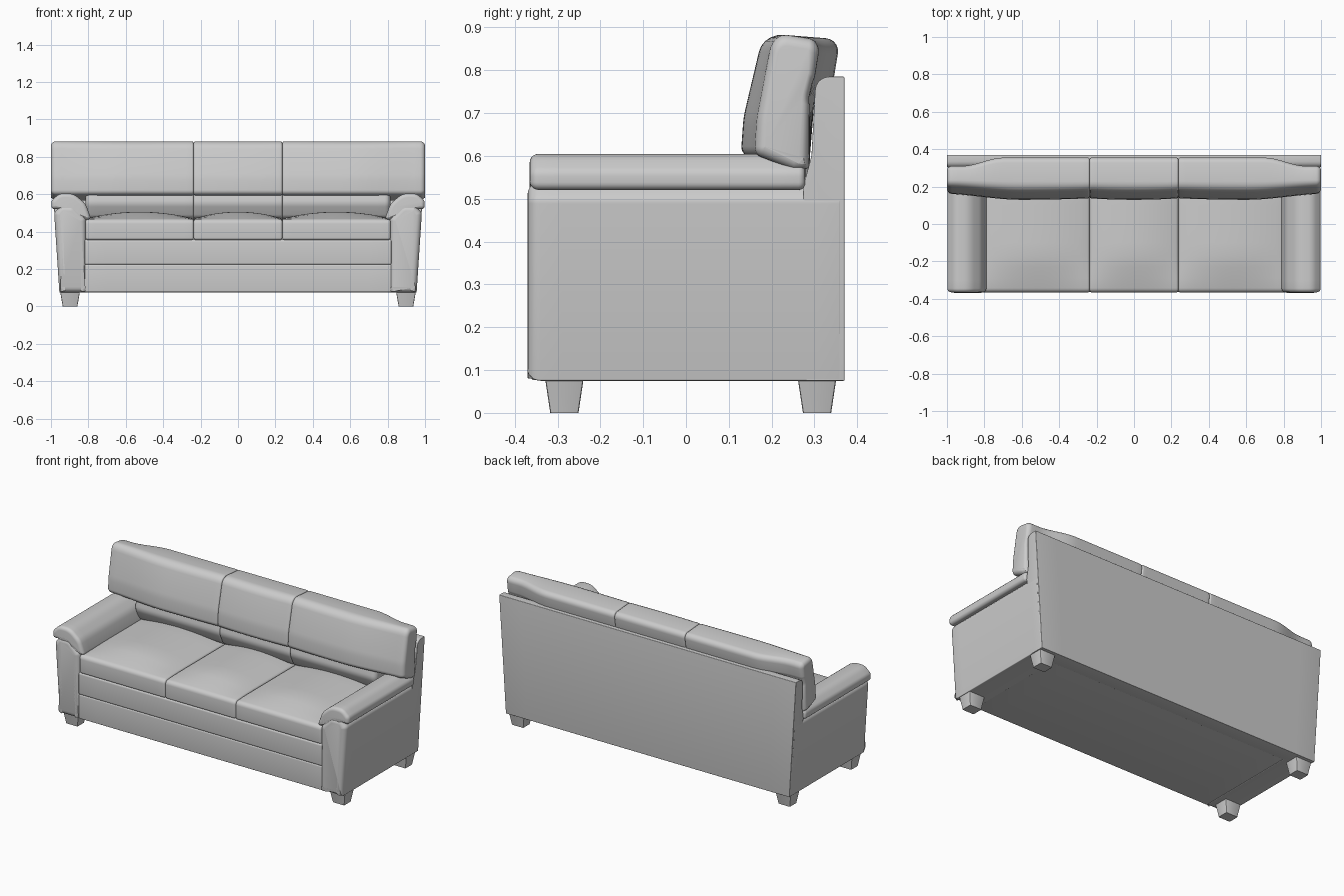
import bpy, bmesh, math
from mathutils import Vector

if "Cube" in bpy.data.objects:
    bpy.data.objects.remove(bpy.data.objects["Cube"])


def fillet(points, steps=5):
    """Round each corner (u, v, radius) of a closed profile."""
    out, n = [], len(points)
    for i in range(n):
        p = Vector(points[i][:2])
        r = points[i][2]
        a = Vector(points[i - 1][:2]) - p
        b = Vector(points[(i + 1) % n][:2]) - p
        half = a.angle(b) / 2
        d = min(r / math.tan(half), a.length * 0.48, b.length * 0.48)
        if d < 1e-4:
            out.append(p)
            continue
        s, e = p + a.normalized() * d, p + b.normalized() * d
        rad = d * math.tan(half)
        c = p + (a.normalized() + b.normalized()).normalized() * (rad / math.sin(half))
        sweep = math.pi - 2 * half
        for k in range(steps + 1):
            t = k / steps
            w0 = math.sin((1 - t) * sweep) / math.sin(sweep)
            w1 = math.sin(t * sweep) / math.sin(sweep)
            out.append(c + (s - c) * w0 + (e - c) * w1)
    return out


def inset(poly, d):
    n = len(poly)
    area = sum(poly[i - 1].x * poly[i].y - poly[i].x * poly[i - 1].y for i in range(n))
    sg = 1 if area > 0 else -1
    res = []
    for i in range(n):
        e1 = (poly[i] - poly[i - 1]).normalized()
        e2 = (poly[(i + 1) % n] - poly[i]).normalized()
        n1, n2 = Vector((-e1.y, e1.x)) * sg, Vector((-e2.y, e2.x)) * sg
        res.append(poly[i] + (n1 + n2) / max(0.5, 1 + n1.dot(n2)) * d)
    return res


def loft(name, profile, axis, lo, hi, r0, r1, deform=None, mids=14):
    """Sweep a profile along an axis with rounded ends, then deform it."""
    poly = fillet(profile)
    q = [math.pi / 2 * k / 5 for k in range(6)]
    stations = [(lo + r0 * (1 - math.cos(a)), r0 * (1 - math.sin(a))) for a in q]
    stations += [(lo + r0 + (hi - r1 - lo - r0) * k / mids, 0) for k in range(1, mids)]
    stations += [(hi - r1 * (1 - math.cos(a)), r1 * (1 - math.sin(a))) for a in reversed(q)]
    bm = bmesh.new()
    rings = []
    for a, d in stations:
        ring = []
        for p in inset(poly, d):
            co = Vector((a, p.x, p.y)) if axis == 'x' else Vector((p.x, a, p.y))
            ring.append(bm.verts.new(deform(co) if deform else co))
        rings.append(ring)
    n = len(poly)
    for A, B in zip(rings, rings[1:]):
        for i in range(n):
            bm.faces.new((A[i - 1], A[i], B[i], B[i - 1]))
    bm.faces.new(rings[0])
    bm.faces.new(rings[-1])
    return finish(name, bm)


def finish(name, bm, angle=40):
    bmesh.ops.recalc_face_normals(bm, faces=bm.faces)
    me = bpy.data.meshes.new(name)
    bm.to_mesh(me)
    bm.free()
    ob = bpy.data.objects.new(name, me)
    bpy.context.collection.objects.link(ob)
    bpy.ops.object.select_all(action='DESELECT')
    ob.select_set(True)
    bpy.context.view_layer.objects.active = ob
    bpy.ops.object.shade_smooth_by_angle(angle=math.radians(angle))
    return ob


def smooth(a, b, x):
    t = max(0, min(1, (x - a) / (b - a)))
    return t * t * (3 - 2 * t)


# Front rails and base
loft("base", [(-0.36, 0.077, .003), (0.36, 0.077, .003), (0.36, 0.225, .003), (-0.36, 0.225, .01)],
     'x', -0.82, 0.82, .003, .003)
loft("front_rail", [(-0.363, 0.222, .012), (0.3, 0.222, .01), (0.3, 0.357, .01), (-0.363, 0.357, .012)],
     'x', -0.82, 0.82, .003, .003)

# Back panel, flaring outwards towards the top
loft("back_panel", [(0.28, 0.075, .002), (0.37, 0.075, .002), (0.37, 0.785, .004), (0.303, 0.785, .04),
                    (0.293, 0.6, .05), (0.274, 0.53, .01)], 'x', -1, 1, .003, .003,
     lambda c: Vector((c.x * (0.955 + 0.045 * (c.z - 0.075) / 0.71), c.y, c.z)))

# Arms: upright panel and draped pad, mirrored
for s, side in ((-1, "left"), (1, "right")):
    flip = lambda c, s=s: Vector((c.x * s, c.y, c.z))
    loft(side + "_arm_panel", [(0.81, 0.075, .004), (0.955, 0.075, .004), (0.983, 0.5, .03),
                               (0.95, 0.54, .03), (0.88, 0.54, .04), (0.812, 0.47, .03)],
         'y', -0.37, 0.36, .03, .002, flip)
    loft(side + "_arm_pad", [(0.998, 0.52, .018), (0.998, 0.565, .03), (0.955, 0.605, .06), (0.88, 0.605, .09),
                             (0.815, 0.55, .08), (0.785, 0.468, .02), (0.815, 0.462, .015),
                             (0.855, 0.505, .05), (0.92, 0.522, .05)],
         'y', -0.365, 0.278, .021, .015, flip)

# Seat, lumbar and back cushions in three sections
for name, x0, x1 in (("left", -1, -0.237), ("middle", -0.237, 0.237), ("right", 0.237, 1)):
    a, b = max(x0, -0.815), min(x1, 0.815)
    mid, hw = (a + b) / 2, (b - a) / 2

    def crown(c, mid=mid, hw=hw):
        t = max(0, 1 - ((c.x - mid) / hw) ** 2)
        lift = 0.036 * t * smooth(-0.37, -0.15, c.y) * smooth(0.40, 0.46, c.z)
        return Vector((c.x, c.y, c.z + lift))

    seat = [(-0.366, 0.356, .012), (0.27, 0.356, .01), (0.27, 0.47, .01)]
    seat += [(y, 0.47, 0) for y in (0.1, 0, -0.1, -0.17, -0.23, -0.29)] + [(-0.366, 0.466, .025)]
    loft(name + "_seat_cushion", seat, 'x', a, b, .012, .012, crown)

    loft(name + "_lumbar_cushion", [(0.19, 0.475, .04), (0.29, 0.45, .01), (0.29, 0.63, .01),
                                    (0.17, 0.63, .03), (0.155, 0.55, .06)], 'x', a, b,
         .03 if x0 == -1 else .01, .03 if x1 == 1 else .01)

    def bow(c, m=(x0 + x1) / 2, h=(x1 - x0) / 2):
        f = smooth(0.70, 0.92, abs(c.x))
        back = smooth(0.25, 0.35, c.y) * smooth(0.66, 0.78, c.z)
        front = 1 - smooth(0.13, 0.28, c.y)
        puff = max(0, 1 - ((c.x - m) / h) ** 2)
        dy = -0.045 * f * back + front * (0.025 * smooth(0.6, 1, abs(c.x)) - 0.008 * puff)
        return Vector((c.x, c.y + dy, c.z))

    loft(name + "_back_cushion", [(0.136, 0.603, .025), (0.142, 0.69, .25), (0.186, 0.886, .05),
                                  (0.36, 0.872, .03), (0.345, 0.78, .03), (0.3, 0.73, .03),
                                  (0.287, 0.57, .01), (0.25, 0.567, .03)], 'x', x0, x1,
         .026 if x0 == -1 else .01, .026 if x1 == 1 else .01, bow, 24)

# Tapered legs
for sx, lr in ((-1, "left"), (1, "right")):
    for y, fb in ((-0.284, "front"), (0.306, "back")):
        bm = bmesh.new()
        bmesh.ops.create_cube(bm, size=2)
        for v in bm.verts:
            top = v.co.z > 0
            v.co = Vector((sx * 0.898 + v.co.x * (0.053 if top else 0.039),
                           y + v.co.y * (0.045 if top else 0.033), 0.08 if top else 0))
        edges = [e for e in bm.edges if abs(e.verts[0].co.z - e.verts[1].co.z) > 0.01]
        bmesh.ops.bevel(bm, geom=edges, offset=0.005, segments=2, profile=0.5, affect='EDGES')
        finish(fb + "_" + lr + "_leg", bm)
